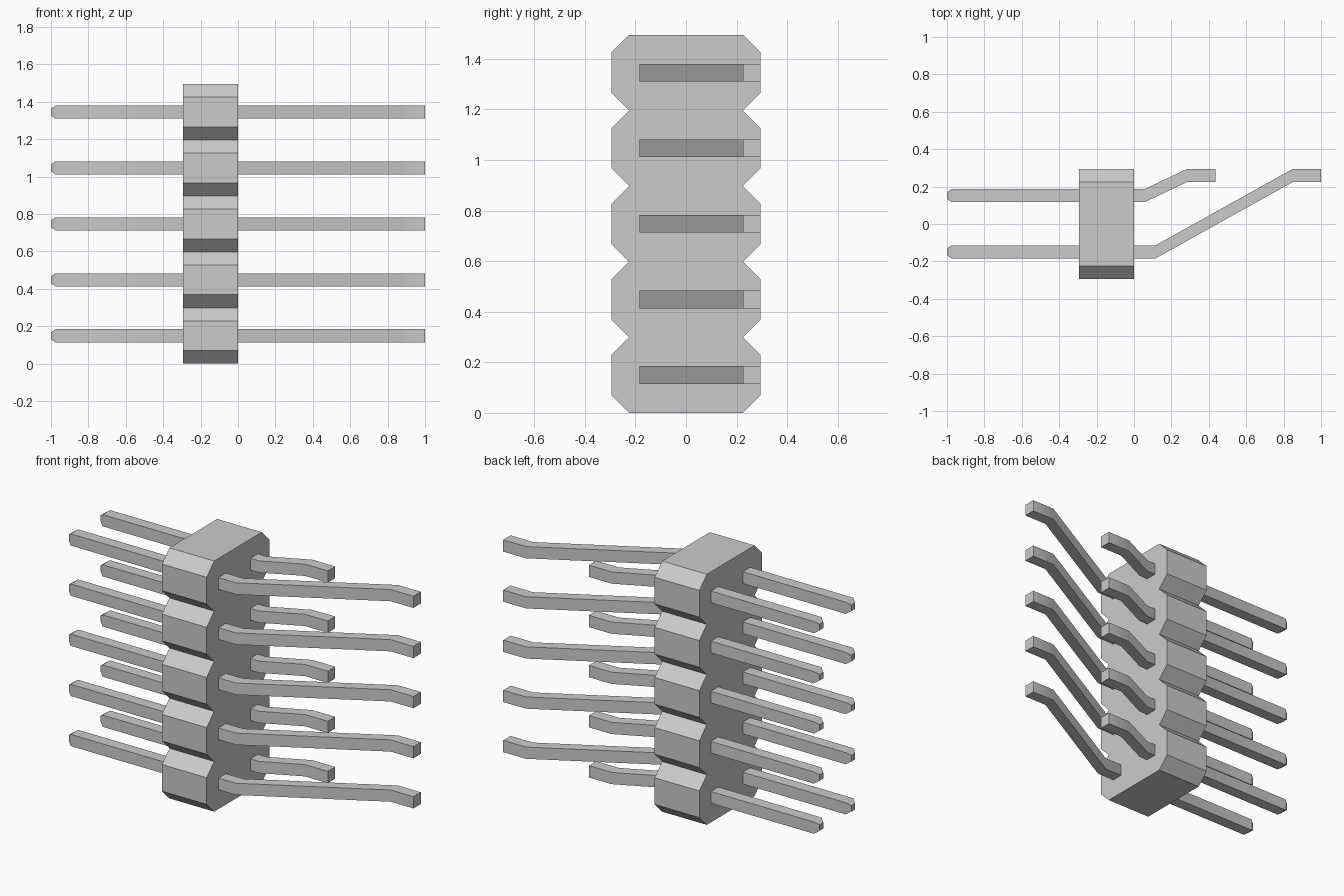
import bpy, bmesh, math

if "Cube" in bpy.data.objects:
    bpy.data.objects.remove(bpy.data.objects["Cube"])

ROWS, PITCH = 5, 0.299
HALF = 0.035          # half thickness of a pin
CHAMFER = 0.07        # corner cut of each housing block

grey = bpy.data.materials.new("plain grey")
grey.use_nodes = True
grey.diffuse_color = (0.6, 0.6, 0.6, 1)
grey.node_tree.nodes["Principled BSDF"].inputs["Base Color"].default_value = (0.6, 0.6, 0.6, 1)


def finish(name, bm):
    """Turn a bmesh into a shaded object."""
    bmesh.ops.recalc_face_normals(bm, faces=bm.faces)
    mesh = bpy.data.meshes.new(name)
    bm.to_mesh(mesh)
    bm.free()
    mesh.materials.append(grey)
    obj = bpy.data.objects.new(name, mesh)
    bpy.context.collection.objects.link(obj)
    bpy.ops.object.select_all(action='DESELECT')
    obj.select_set(True)
    bpy.context.view_layer.objects.active = obj
    bpy.ops.object.shade_smooth_by_angle(angle=math.radians(30))


def housing():
    """Notched outline in y and z, extruded along x."""
    w = 0.295
    side = []
    for i in range(ROWS):
        z = i * PITCH
        side += [(w - CHAMFER, z), (w, z + CHAMFER), (w, z + PITCH - CHAMFER)]
    side.append((w - CHAMFER, ROWS * PITCH))
    outline = side + [(-y, z) for y, z in reversed(side)]
    bm = bmesh.new()
    face = bm.faces.new([bm.verts.new((-w, y, z)) for y, z in outline])
    out = bmesh.ops.extrude_face_region(bm, geom=[face])
    verts = [v for v in out["geom"] if isinstance(v, bmesh.types.BMVert)]
    bmesh.ops.translate(bm, verts=verts, vec=(w, 0, 0))
    finish("housing", bm)


def pin(name, path, z):
    """Square sections (x, y, half size) joined along the path."""
    bm = bmesh.new()
    rings = [[bm.verts.new((x, y + a * h, z + b * h))
              for a, b in ((-1, -1), (1, -1), (1, 1), (-1, 1))]
             for x, y, h in path]
    for r, s in zip(rings, rings[1:]):
        for k in range(4):
            n = (k + 1) % 4
            bm.faces.new((r[k], r[n], s[n], s[k]))
    bm.faces.new(rings[0])
    bm.faces.new(rings[-1])
    finish(name, bm)


def bent_path(y, bend_start, bend_end, end):
    """Straight pin with a tapered tip and a bent tail."""
    return [(-1, y, 0.018), (-0.975, y, HALF), (bend_start, y, HALF),
            (bend_end, 0.26, HALF), (end, 0.26, HALF)]


housing()
for i in range(ROWS):
    z = (i + 0.5) * PITCH
    pin(f"long_pin_{i + 1}", bent_path(-0.149, 0.115, 0.85, 1.0), z)
    pin(f"short_pin_{i + 1}", bent_path(0.152, 0.057, 0.285, 0.435), z)
